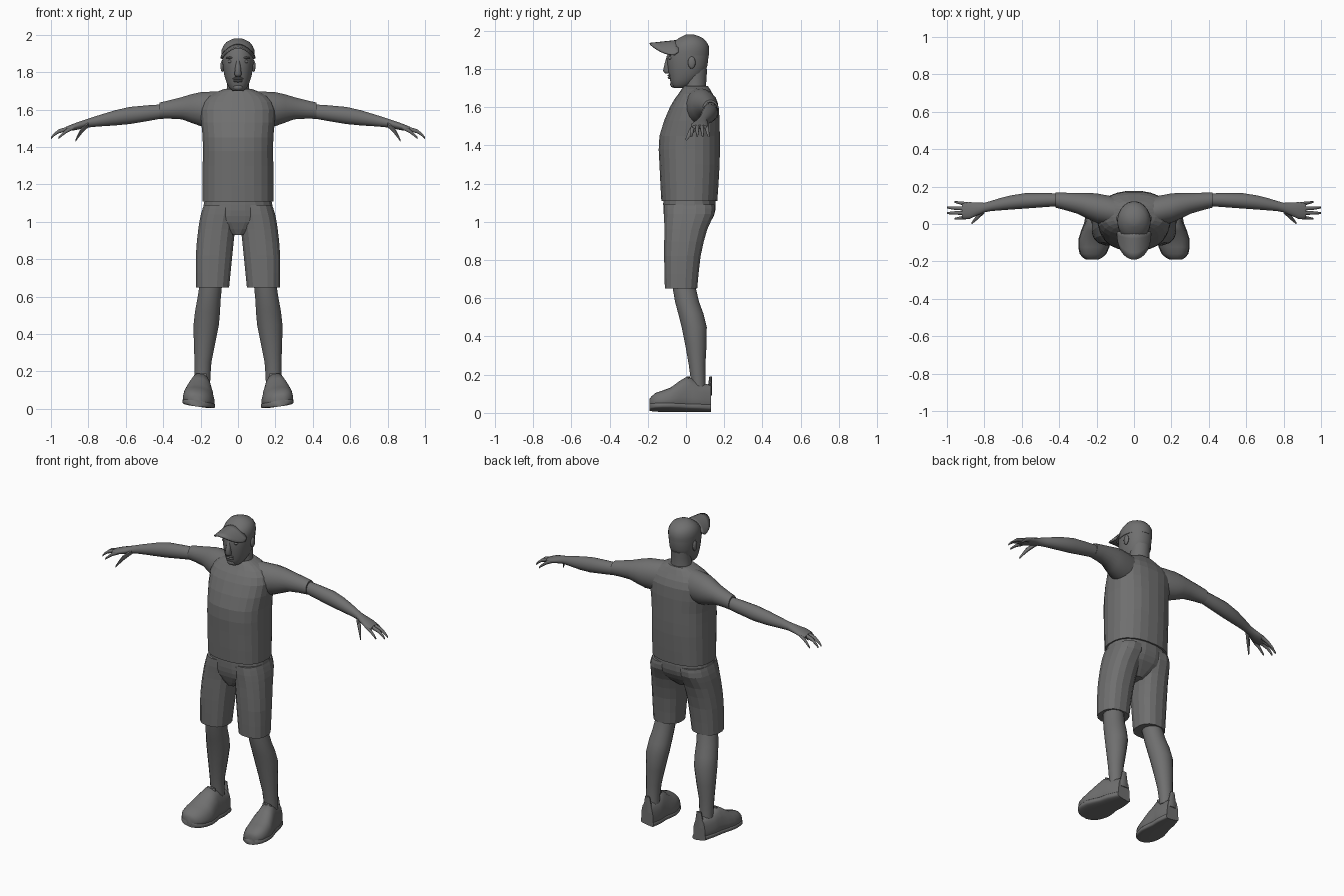
import bpy, bmesh, math
from mathutils import Matrix

cube = bpy.data.objects.get("Cube")
if cube:
    bpy.data.objects.remove(cube, do_unlink=True)

grey = bpy.data.materials.new("mid grey")
grey.use_nodes = True
shade = (.16, .16, .16, 1)
grey.diffuse_color = shade
grey.node_tree.nodes["Principled BSDF"].inputs["Base Color"].default_value = shade


def finish(name, bm, smooth=True):
    bmesh.ops.recalc_face_normals(bm, faces=bm.faces)
    mesh = bpy.data.meshes.new(name)
    bm.to_mesh(mesh)
    bm.free()
    mesh.materials.append(grey)
    ob = bpy.data.objects.new(name, mesh)
    bpy.context.collection.objects.link(ob)
    if smooth:
        bpy.ops.object.select_all(action="DESELECT")
        ob.select_set(True)
        bpy.context.view_layer.objects.active = ob
        bpy.ops.object.shade_smooth_by_angle(angle=math.radians(50))
    return ob


# Cross-sections: position along the axis, centre, and the two radii
def level(z, half, front, back, x=0):
    return z, x, (front + back) / 2, half, (back - front) / 2


def arm_slice(x, y, deep, top, bottom):
    return x, y, (top + bottom) / 2, deep, (top - bottom) / 2


def foot_slice(y, half, top, middle):
    return y, .2 - .12 * y, middle, half, top - middle


def refine(rings):
    """Add a curved in-between ring to every gap."""
    result = [rings[0]]
    for i in range(len(rings) - 1):
        before, after = rings[max(i - 1, 0)], rings[min(i + 2, len(rings) - 1)]
        result.append([(9 * (b + c) - a - d) / 16
                       for a, b, c, d in zip(before, rings[i], rings[i + 1], after)])
        result.append(rings[i + 1])
    return result


def loft(name, rings, axis="z", sides=20, power=2, side=1, low=None, roll=0, smooth=True):
    bm = bmesh.new()
    loops = []
    for t, cu, cv, ru, rv in refine(rings):
        loop = []
        for i in range(sides):
            angle = math.tau * (i + .5) / sides
            c, s = math.cos(angle), math.sin(angle)
            drop = min(rv, low) if low and s < 0 else rv
            u = cu + ru * math.copysign(abs(c) ** (2 / power), c)
            v = cv + drop * math.copysign(abs(s) ** (2 / power), s)
            x, y, z = {"x": (t, u, v), "y": (u, t, v), "z": (u, v, t)}[axis]
            loop.append(bm.verts.new((side * x, y, z + roll * (x - .13))))
        loops.append(loop)
    for a, b in zip(loops, loops[1:]):
        for i in range(sides):
            j = (i + 1) % sides
            bm.faces.new((a[i], a[j], b[j], b[i]))
    bm.faces.new(loops[0])
    bm.faces.new(loops[-1])
    return finish(name, bm, smooth)


def ball(name, x, y, z, wide, deep, tall):
    bm = bmesh.new()
    place = Matrix.Translation((x, y, z)) @ Matrix.Diagonal((wide, deep, tall, 1))
    bmesh.ops.create_uvsphere(bm, u_segments=14, v_segments=8, radius=1, matrix=place)
    finish(name, bm)


# Shirt body
loft("shirt_body", [
    level(z=1.11, half=.19, front=-.13, back=.165),
    level(z=1.3, half=.19, front=-.14, back=.177),
    level(z=1.45, half=.19, front=-.14, back=.178),
    level(z=1.6, half=.2, front=-.085, back=.172),
    level(z=1.67, half=.16, front=-.04, back=.14),
    level(z=1.71, half=.076, front=-.012, back=.115),
], sides=24, power=2.4, smooth=False)

# Seat of the shorts
loft("shorts_seat", [
    level(z=.93, half=.04, front=-.08, back=.06),
    level(z=1, half=.19, front=-.11, back=.13),
    level(z=1.06, half=.19, front=-.12, back=.155),
    level(z=1.12, half=.18, front=-.12, back=.155),
], power=2.3, smooth=False)

# Neck, head and face
loft("neck", [
    level(z=1.66, half=.07, front=-.01, back=.11),
    level(z=1.72, half=.06, front=-.01, back=.106),
    level(z=1.8, half=.06, front=-.01, back=.112),
])
loft("head", [
    level(z=1.7, half=.028, front=-.065, back=0),
    level(z=1.72, half=.05, front=-.078, back=.035),
    level(z=1.78, half=.073, front=-.092, back=.1),
    level(z=1.86, half=.084, front=-.1, back=.118),
    level(z=1.92, half=.083, front=-.088, back=.116),
], sides=24, power=2.2)
loft("nose", [
    level(z=1.775, half=.01, front=-.1, back=-.08),
    level(z=1.79, half=.02, front=-.12, back=-.08),
    level(z=1.87, half=.008, front=-.1, back=-.08),
], sides=10)
ball("upper_lip", x=0, y=-.084, z=1.766, wide=.03, deep=.013, tall=.007)
ball("lower_lip", x=0, y=-.082, z=1.753, wide=.027, deep=.014, tall=.007)
ball("chin", x=0, y=-.066, z=1.72, wide=.028, deep=.017, tall=.018)

# Cap crown and drooping bill
loft("cap_crown", [
    level(z=1.87, half=.088, front=-.098, back=.12),
    level(z=1.92, half=.088, front=-.085, back=.12),
    level(z=1.96, half=.064, front=-.04, back=.09),
    level(z=1.98, half=.022, front=0, back=.042),
], sides=24)
bm = bmesh.new()
rows = []
for i in range(17):
    across = -math.cos(math.pi * i / 16)
    reach = .02 + .13 * math.sqrt(max(0, 1 - across ** 2))
    rows.append([bm.verts.new((.088 * across, -.04 - reach * k, 1.948 - .06 * across ** 2 - .016 * k))
                 for k in (0, .25, .5, .75, 1)])
for a, b in zip(rows, rows[1:]):
    for k in range(len(a) - 1):
        bm.faces.new((a[k], a[k + 1], b[k + 1], b[k]))
bill = finish("cap_bill", bm)
solid = bill.modifiers.new("thickness", "SOLIDIFY")
solid.thickness = .009
solid.offset = 0

# Shoe outline, shared by the sole and the upper: position, half width, height
shoe_outline = [(-.19, .03, .06), (-.16, .068, .09), (-.08, .084, .12),
                (.005, .064, .18), (.06, .06, .15), (.13, .042, .14)]

# Paired parts
for side, label in ((1, "left"), (-1, "right")):
    ball(label + "_eye", x=side * .041, y=-.081, z=1.857, wide=.014, deep=.011, tall=.009)
    ball(label + "_brow", x=side * .042, y=-.082, z=1.877, wide=.024, deep=.011, tall=.006)
    ball(label + "_ear", x=side * .084, y=.03, z=1.833, wide=.01, deep=.02, tall=.032)

    # Sleeve and arm, ending in the palm
    loft(label + "_sleeve", [
        arm_slice(x=.05, y=.055, deep=.08, top=1.7, bottom=1.5),
        arm_slice(x=.2, y=.085, deep=.08, top=1.695, bottom=1.51),
        arm_slice(x=.3, y=.11, deep=.057, top=1.668, bottom=1.547),
        arm_slice(x=.42, y=.128, deep=.041, top=1.638, bottom=1.55),
    ], axis="x", sides=16, side=side)
    loft(label + "_arm", [
        arm_slice(x=.38, y=.13, deep=.033, top=1.63, bottom=1.557),
        arm_slice(x=.58, y=.124, deep=.042, top=1.615, bottom=1.522),
        arm_slice(x=.72, y=.105, deep=.033, top=1.578, bottom=1.511),
        arm_slice(x=.8, y=.088, deep=.026, top=1.552, bottom=1.504),
        arm_slice(x=.88, y=.072, deep=.046, top=1.525, bottom=1.488),
        arm_slice(x=.92, y=.07, deep=.038, top=1.508, bottom=1.486),
    ], axis="x", sides=16, side=side)

    # Fingers fan out from the palm and bend downwards
    for n in range(4):
        root, tip = .038 + .022 * n, .028 + .03 * n
        end = 1.02 - .04 * abs(n - 1.5)
        loft(f"{label}_finger_{n + 1}", [
            arm_slice(x=.88, y=root, deep=.012, top=1.517, bottom=1.492),
            arm_slice(x=end - .04, y=(root + tip) / 2, deep=.01, top=1.495, bottom=1.472),
            arm_slice(x=end, y=tip, deep=.005, top=1.455, bottom=1.442),
        ], axis="x", sides=8, side=side)
    loft(label + "_thumb", [
        arm_slice(x=.8, y=.072, deep=.016, top=1.535, bottom=1.505),
        arm_slice(x=.84, y=.034, deep=.015, top=1.5, bottom=1.465),
        arm_slice(x=.87, y=.002, deep=.005, top=1.438, bottom=1.425),
    ], axis="x", sides=8, side=side)

    # Shorts leg and bare lower leg
    loft(label + "_shorts_leg", [
        level(z=.65, x=.136, half=.09, front=-.112, back=.06),
        level(z=.82, x=.128, half=.099, front=-.116, back=.078),
        level(z=.96, x=.114, half=.1, front=-.115, back=.113),
        level(z=1.04, x=.1, half=.1, front=-.117, back=.15),
        level(z=1.09, x=.09, half=.094, front=-.115, back=.15),
    ], sides=16, power=2.4, side=side, smooth=False)
    loft(label + "_lower_leg", [
        level(z=.7, x=.14, half=.06, front=-.078, back=.042),
        level(z=.58, x=.156, half=.064, front=-.058, back=.07),
        level(z=.45, x=.17, half=.069, front=-.024, back=.11),
        level(z=.25, x=.187, half=.046, front=.014, back=.102),
        level(z=.13, x=.19, half=.042, front=.028, back=.104),
    ], sides=16, side=side)

    # Shoe with the toes turned out and the outer edge raised
    loft(label + "_sole", [foot_slice(y, half + .004, top=.034, middle=.017)
                           for y, half, top in shoe_outline],
         axis="y", power=4, side=side, roll=.14)
    loft(label + "_shoe_upper", [foot_slice(y, half, top, middle=.03)
                                 for y, half, top in shoe_outline],
         axis="y", power=2.5, side=side, low=.025, roll=.14)
    loft(label + "_shoe_tongue", [
        level(z=.12, x=.203, half=.045, front=-.02, back=.02),
        level(z=.19, x=.198, half=.03, front=.004, back=.02),
    ], sides=10, side=side)
    loft(label + "_heel_tab", [
        level(z=.09, x=.183, half=.036, front=.108, back=.136),
        level(z=.19, x=.183, half=.016, front=.122, back=.136),
    ], sides=10, side=side)
